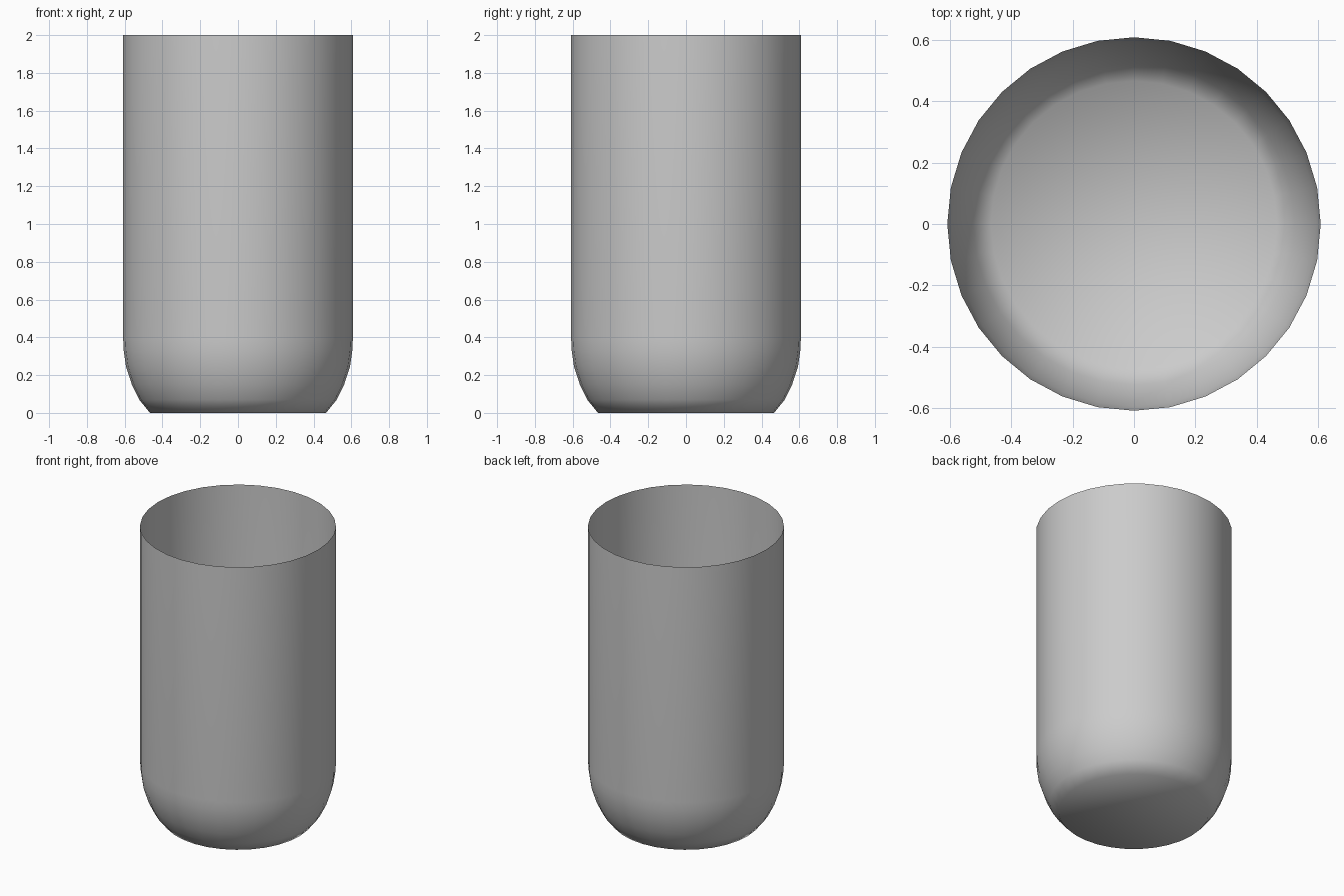
import bpy, bmesh, math

if "Cube" in bpy.data.objects:
    bpy.data.objects.remove(bpy.data.objects["Cube"])

SIDES = 32
# profile from base edge to open rim (radius, height)
profile = [(0.466, 0.0), (0.523, 0.07), (0.562, 0.15),
           (0.593, 0.245), (0.605, 0.33), (0.608, 0.39), (0.608, 2.0)]

bm = bmesh.new()
rings = []
for r, z in profile:
    rings.append([bm.verts.new((r * math.cos(2 * math.pi * i / SIDES),
                                r * math.sin(2 * math.pi * i / SIDES), z))
                  for i in range(SIDES)])

# curved wall
for low, high in zip(rings, rings[1:]):
    for i in range(SIDES):
        j = (i + 1) % SIDES
        bm.faces.new((low[i], low[j], high[j], high[i]))

# flat closed base, open top
bm.faces.new(list(reversed(rings[0])))

for f in bm.faces:
    f.smooth = True

mesh = bpy.data.meshes.new("cup")
bm.to_mesh(mesh)
bm.free()
cup = bpy.data.objects.new("cup", mesh)
bpy.context.collection.objects.link(cup)
